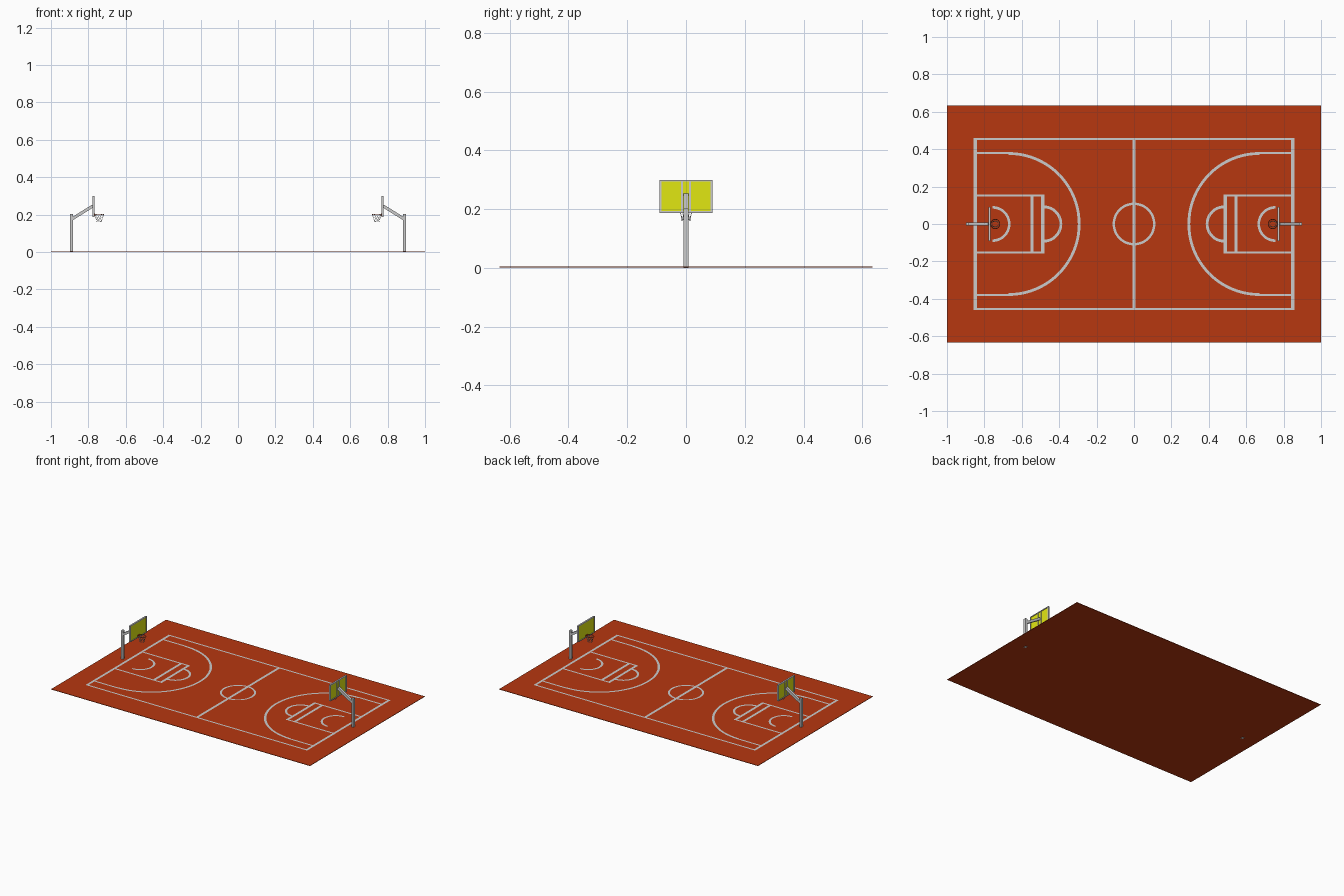
import bpy, bmesh
from math import sin, cos, pi, radians
from mathutils import Vector, Matrix

if "Cube" in bpy.data.objects:
    bpy.data.objects.remove(bpy.data.objects["Cube"])

TOP = 0.005      # court surface height
LINE = 0.0055    # height of painted lines


def material(name, rgb):
    m = bpy.data.materials.new(name)
    m.diffuse_color = (*rgb, 1)
    m.use_nodes = True
    m.node_tree.nodes["Principled BSDF"].inputs["Base Color"].default_value = m.diffuse_color
    return m


RED = material("court_red", (0.477, 0.038, 0.005))
YELLOW = material("board_yellow", (0.757, 0.8, 0.006))
RIM = material("rim_red", (0.42, 0.04, 0.008))
METAL = material("metal_grey", (0.65, 0.65, 0.65))


def finish(name, bm, mat=None, mirror=True, smooth=False, flat=False):
    bmesh.ops.recalc_face_normals(bm, faces=bm.faces[:])
    if flat:     # painted sheets all face up
        for f in bm.faces:
            f.normal_update()
            if f.normal.z < 0:
                f.normal_flip()
    me = bpy.data.meshes.new(name)
    bm.to_mesh(me)
    bm.free()
    ob = bpy.data.objects.new(name, me)
    bpy.context.collection.objects.link(ob)
    if mat:
        me.materials.append(mat)
    if smooth:
        for p in me.polygons:
            p.use_smooth = True
    if mirror:   # second half of the court
        mod = ob.modifiers.new("mirror", "MIRROR")
        mod.use_mirror_merge = False
    return ob


def box(bm, x0, x1, y0, y1, z0, z1):
    c = Matrix.Translation(((x0 + x1) / 2, (y0 + y1) / 2, (z0 + z1) / 2))
    bmesh.ops.create_cube(bm, size=1, matrix=c @ Matrix.Diagonal((x1 - x0, y1 - y0, z1 - z0, 1)))


def beam(bm, a, b, wy, wt):
    # square bar between two points
    a, b = Vector(a), Vector(b)
    d = b - a
    m = Matrix.Translation((a + b) / 2) @ d.to_track_quat('X', 'Z').to_matrix().to_4x4()
    bmesh.ops.create_cube(bm, size=1, matrix=m @ Matrix.Diagonal((d.length, wy, wt, 1)))


def paint(bm, x0, x1, y0, y1):
    bm.faces.new([bm.verts.new((x, y, LINE)) for x, y in ((x0, y0), (x1, y0), (x1, y1), (x0, y1))])


def arc(bm, cx, r, w, a0, a1, n):
    # painted arc of width w
    pairs = []
    for i in range(n + 1):
        a = radians(a0 + (a1 - a0) * i / n)
        pairs.append([bm.verts.new((cx + q * cos(a), q * sin(a), LINE)) for q in (r - w / 2, r + w / 2)])
    for p, q in zip(pairs, pairs[1:]):
        bm.faces.new((p[0], p[1], q[1], q[0]))


# Court slab
bm = bmesh.new()
box(bm, -1, 1, -0.634, 0.634, 0.002, TOP)
finish("court_floor", bm, RED, mirror=False)

# Centre line and circle
bm = bmesh.new()
paint(bm, -0.009, 0.009, -0.455, 0.455)
arc(bm, 0, 0.108, 0.013, 0, 360, 48)
finish("centre_markings", bm, mirror=False, flat=True)

# Side lines and end lines
bm = bmesh.new()
for s in (-1, 1):
    paint(bm, 0, 0.841, s * 0.454 - 0.006, s * 0.454 + 0.006)
paint(bm, 0.84, 0.857, -0.46, 0.46)
finish("boundary_lines", bm, flat=True)

# Three point line
bm = bmesh.new()
for s in (-1, 1):
    paint(bm, 0.67, 0.845, s * 0.379 - 0.006, s * 0.379 + 0.006)
arc(bm, 0.67, 0.377, 0.015, 90, 270, 40)
finish("three_point_line", bm, flat=True)

# Key with its half circle, plus the arc under the basket
bm = bmesh.new()
for s in (-1, 1):
    paint(bm, 0.48, 0.845, s * 0.152 - 0.006, s * 0.152 + 0.006)
for x in (0.488, 0.545):
    paint(bm, x - 0.009, x + 0.009, -0.157, 0.157)
arc(bm, 0.483, 0.092, 0.015, 90, 270, 28)
arc(bm, 0.756, 0.089, 0.014, 90, 270, 28)
finish("key_markings", bm, flat=True)

# Hoop post
bm = bmesh.new()
box(bm, 0.882, 0.897, -0.009, 0.009, 0, 0.204)
finish("hoop_post", bm, METAL)

# Sloping support arm
bm = bmesh.new()
beam(bm, (0.893, 0, 0.173), (0.776, 0, 0.246), 0.018, 0.016)
finish("support_arm", bm, METAL)

# Backboard panel
bm = bmesh.new()
box(bm, 0.769, 0.774, -0.087, 0.087, 0.19, 0.297)
finish("backboard", bm, YELLOW)

# Backboard frame and rear uprights
bm = bmesh.new()
for s in (-1, 1):
    box(bm, 0.767, 0.778, s * 0.087 - 0.003, s * 0.087 + 0.003, 0.187, 0.3)
    box(bm, 0.7735, 0.778, s * 0.014 - 0.003, s * 0.014 + 0.003, 0.19, 0.298)
for z in (0.187, 0.294):
    box(bm, 0.767, 0.778, -0.09, 0.09, z, z + 0.006)
finish("backboard_frame", bm, METAL)

# Hoop rim (torus) and its bracket
HX, HZ, R = 0.742, 0.201, 0.025
bm = bmesh.new()
N, M, t = 32, 8, 0.002
grid = [[bm.verts.new((HX + (R + t * cos(v)) * cos(u), (R + t * cos(v)) * sin(u), HZ + t * sin(v)))
         for v in (2 * pi * j / M for j in range(M))] for u in (2 * pi * i / N for i in range(N))]
for i in range(N):
    for j in range(M):
        a, b = grid[i], grid[(i + 1) % N]
        bm.faces.new((a[j], b[j], b[(j + 1) % M], a[(j + 1) % M]))
finish("hoop_rim", bm, RIM, smooth=True)
bm = bmesh.new()
box(bm, 0.765, 0.77, -0.009, 0.009, 0.192, 0.206)
finish("rim_bracket", bm, RIM)

# Net: crossing cords in diamond pattern
bm = bmesh.new()
K = 12
levels = [(0.025, HZ), (0.0215, 0.19), (0.0175, 0.179), (0.015, 0.169), (0.0145, 0.16)]


def knot(l, k):
    r, z = levels[l]
    a = 2 * pi * (k + (0.5 if l % 2 else 0)) / K
    return (HX + r * cos(a), r * sin(a), z)


for l in range(len(levels) - 1):
    for k in range(K):
        for d in (0, 1):
            beam(bm, knot(l, k), knot(l + 1, k + d - 1 if l % 2 == 0 else k + d), 0.001, 0.001)
finish("net", bm)
